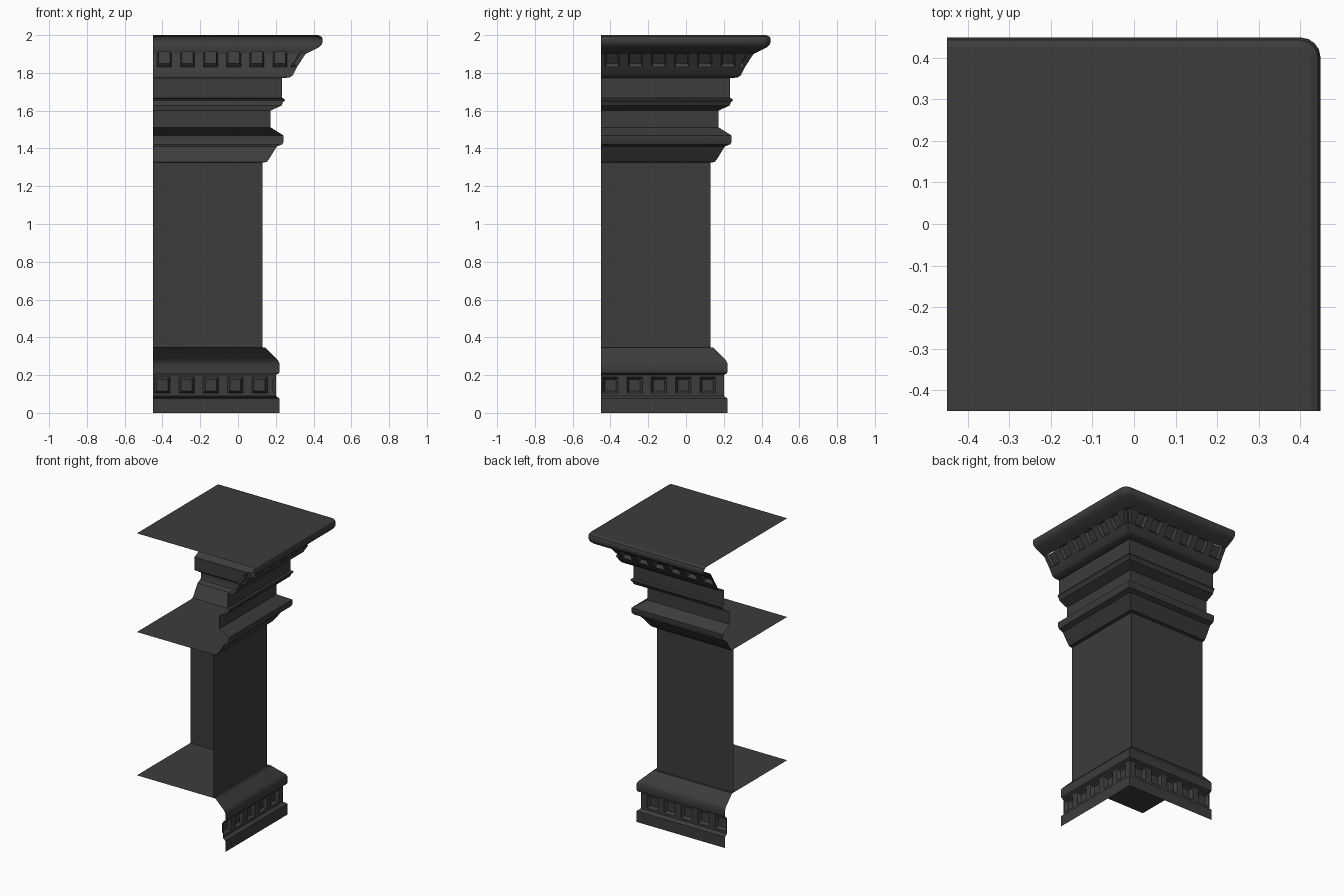
import bpy, bmesh, math

if "Cube" in bpy.data.objects:
    bpy.data.objects.remove(bpy.data.objects["Cube"])

END = -0.45  # open ends of both walls
mat = bpy.data.materials.new("dark_stone")
mat.diffuse_color = (0.045, 0.045, 0.045, 1)
mat.use_nodes = True
mat.node_tree.nodes["Principled BSDF"].inputs["Base Color"].default_value = mat.diffuse_color


def finish(name, bm):
    me = bpy.data.meshes.new(name)
    bm.to_mesh(me)
    bm.free()
    ob = bpy.data.objects.new(name, me)
    bpy.context.collection.objects.link(ob)
    me.materials.append(mat)
    bpy.ops.object.select_all(action='DESELECT')
    ob.select_set(True)
    bpy.context.view_layer.objects.active = ob
    bpy.ops.object.shade_smooth_by_angle(angle=math.radians(30))
    return ob


def corner_path(d, cuts=(), corner_w=0, r=0):
    """L-shaped run: up the +x wall, round the corner, back along the +y wall."""
    s = [END, *cuts]
    if corner_w:
        s.append(d - corner_w)
    if r:
        turn = [(d - r + r * math.cos(math.radians(a)), d - r + r * math.sin(math.radians(a)))
                for a in (0, 22.5, 45, 67.5, 90)]
    else:
        turn = [(d, d)]
    return [(d, t) for t in s] + turn + [(t, d) for t in reversed(s)]


def moulding(name, profile, centres=(), width=0, corner_w=0, row=1,
             inset=0.012, depth=0.02, rounds=None):
    cuts = [c + k * width / 2 for c in centres for k in (-1, 1)]
    bm = bmesh.new()
    rings = []
    for i, (d, z) in enumerate(profile):
        r = rounds[i] if rounds else 0
        rings.append([bm.verts.new((x, y, z)) for x, y in corner_path(d, cuts, corner_w, r)])
    panels = []
    for i in range(len(rings) - 1):
        a, b = rings[i], rings[i + 1]
        faces = [bm.faces.new((a[j], a[j + 1], b[j + 1], b[j])) for j in range(len(a) - 1)]
        if i == row and centres:
            n = len(faces)
            for k in range(len(centres)):
                panels += [[faces[2 * k + 1]], [faces[n - 2 - 2 * k]]]
            if corner_w:
                panels.append([faces[n // 2 - 1], faces[n // 2]])
    bm.normal_update()
    # sunken panels
    for p in panels:
        bmesh.ops.inset_region(bm, faces=p, thickness=inset, depth=-depth,
                               use_even_offset=True)
    return finish(name, bm)


def plate(name, d, z, r=0):
    bm = bmesh.new()
    pts = [(END, END)] + corner_path(d, r=r)
    bm.faces.new([bm.verts.new((x, y, z)) for x, y in pts])
    return finish(name, bm)


# base: plinth, panelled band, sloping cap
moulding("plinth", [(.22, 0), (.22, .075), (.20, .09)])
moulding("base_panel_band", [(.20, .09), (.20, .105), (.20, .19), (.20, .20)],
         centres=[-.40 + .1285 * i for i in range(5)], width=.082)
moulding("base_cap", [(.20, .20), (.217, .21), (.22, .22), (.22, .26), (.214, .275),
                      (.20, .29), (.145, .345), (.13, .345)])

# plain shaft
moulding("shaft", [(.13, .345), (.13, 1.325)])

# capital mouldings
moulding("lower_capital", [(.13, 1.325), (.152, 1.328), (.165, 1.345), (.205, 1.41),
                           (.235, 1.422), (.242, 1.435), (.242, 1.468), (.172, 1.512)])
moulding("necking", [(.172, 1.512), (.172, 1.60)])
moulding("upper_ring", [(.172, 1.60), (.185, 1.606), (.232, 1.628), (.238, 1.645),
                        (.248, 1.655), (.245, 1.663), (.234, 1.668)])
moulding("frieze", [(.234, 1.668), (.234, 1.772)])

# cornice: sloping panelled band and rounded lip
moulding("cornice_panel_band", [(.234, 1.772), (.275, 1.777), (.291, 1.788), (.312, 1.83),
                                (.357, 1.90)],
         centres=[-.39 + .1225 * i for i in range(6)], width=.076, corner_w=.035, row=3,
         inset=.008, depth=.025)
lip = [(.357, 1.90), (.385, 1.914), (.428, 1.935), (.442, 1.948), (.448, 1.962),
       (.448, 1.98), (.442, 1.992), (.425, 2.0)]
moulding("cornice_lip", lip, rounds=[.001] + [(d - .355) * .5 for d, z in lip[1:]])

# flat plates
plate("top_plate", .425, 2.0, r=.035)
plate("shaft_top_plate", .13, 1.325)
plate("shaft_bottom_plate", .13, .345)
